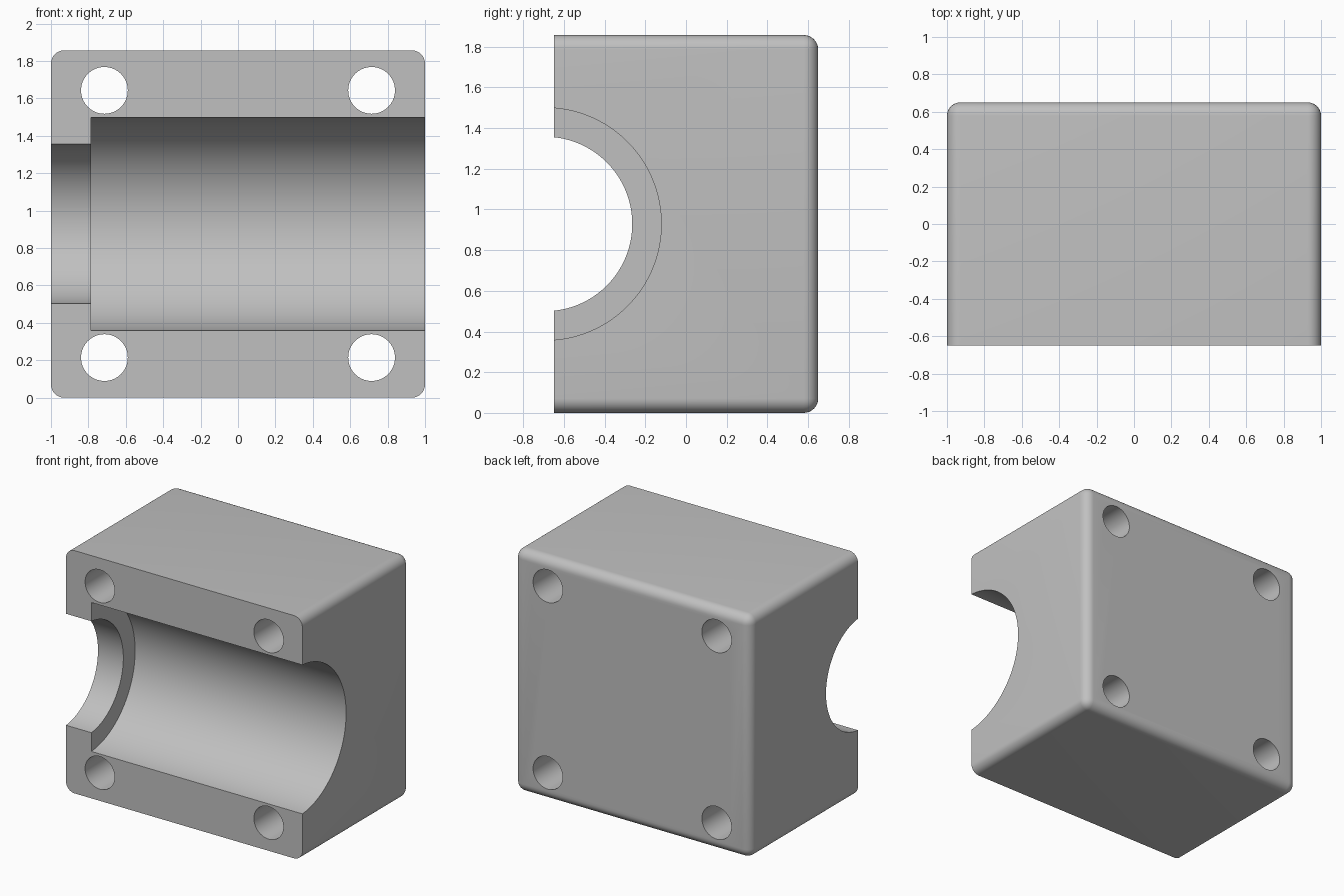
import bpy, bmesh
from math import pi, radians
from mathutils import Matrix, Vector

cube = bpy.data.objects.get("Cube")
if cube:
    bpy.data.objects.remove(cube, do_unlink=True)

U = 1 / 14                      # design unit
W, D, H = 28 * U, 18.2 * U, 26 * U
MID = H / 2

grey = bpy.data.materials.new("light grey")
grey.use_nodes = True
colour = (0.53, 0.53, 0.53, 1)
grey.diffuse_color = colour
grey.node_tree.nodes["Principled BSDF"].inputs["Base Color"].default_value = colour


def make_object(name, bm):
    mesh = bpy.data.meshes.new(name)
    bmesh.ops.recalc_face_normals(bm, faces=bm.faces)
    bm.to_mesh(mesh)
    bm.free()
    mesh.materials.append(grey)
    obj = bpy.data.objects.new(name, mesh)
    bpy.context.collection.objects.link(obj)
    return obj


def cylinder(name, radius, start, end, sides):
    """Cylinder running from start to end."""
    start, end = Vector(start), Vector(end)
    axis = end - start
    turn = axis.to_track_quat("Z", "Y").to_matrix().to_4x4()
    bm = bmesh.new()
    bmesh.ops.create_cone(bm, cap_ends=True, segments=sides, radius1=radius,
                          radius2=radius, depth=axis.length,
                          matrix=Matrix.Translation((start + end) / 2) @ turn)
    return make_object(name, bm)


# Block: every edge rounded except those around the flat front
bm = bmesh.new()
bmesh.ops.create_cube(bm, size=1, matrix=Matrix.Translation((0, 0, MID))
                      @ Matrix.Diagonal((W, D, H, 1)))
rounded = [e for e in bm.edges if any(v.co.y > 0 for v in e.verts)]
bmesh.ops.bevel(bm, geom=rounded, offset=U, segments=8, profile=0.5,
                affect="EDGES", clamp_overlap=True)
block = make_object("bearing_block", bm)

# Stepped bore along x, with its axis just outside the front face
axis_y = -D / 2 - 0.6 * U
step_x = -11 * U
cutters = [
    cylinder("wide_bore_cutter", 8 * U, (step_x, axis_y, MID), (1.2, axis_y, MID), 128),
    cylinder("narrow_bore_cutter", 6 * U, (-1.2, axis_y, MID), (0, axis_y, MID), 128),
]

# Four bolt holes from front to back
for side, sx in (("left", 1), ("right", -1)):
    for level, sz in (("upper", 1), ("lower", -1)):
        x, z = sx * 10 * U, MID + sz * 10 * U
        cutters.append(cylinder(f"{level}_{side}_hole_cutter", 1.75 * U,
                                (x, -1, z), (x, 1, z), 64))

bpy.context.view_layer.objects.active = block
for cutter in cutters:
    mod = block.modifiers.new(cutter.name, "BOOLEAN")
    mod.operation = "DIFFERENCE"
    mod.solver = "EXACT"
    mod.object = cutter
    bpy.ops.object.modifier_apply(modifier=mod.name)
    bpy.data.objects.remove(cutter, do_unlink=True)

# Smooth the curved walls, keep the edges sharp
bpy.ops.object.select_all(action="DESELECT")
block.select_set(True)
bpy.ops.object.shade_smooth_by_angle(angle=radians(30))
